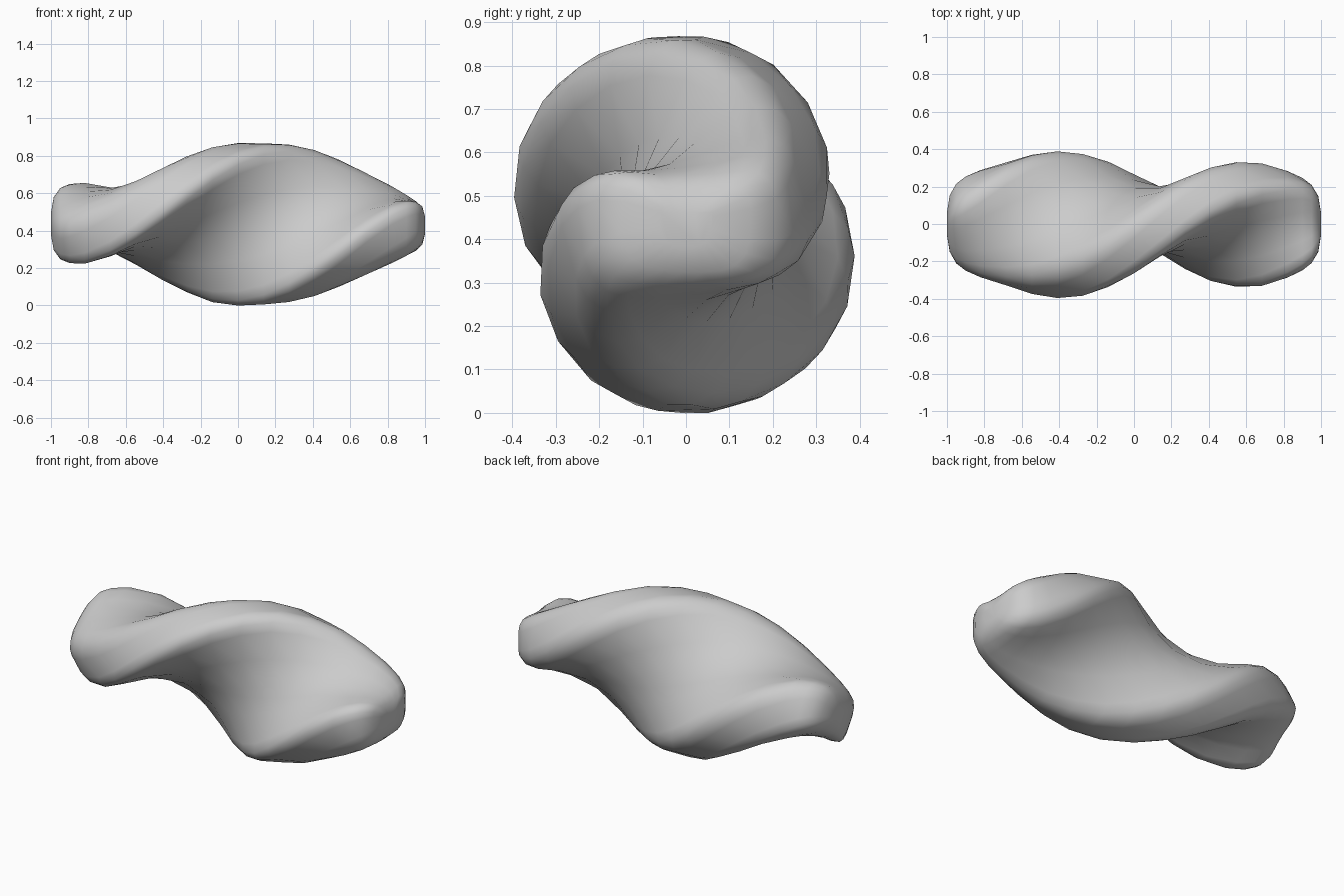
import bpy, bmesh
from math import cos, sin, radians

if "Cube" in bpy.data.objects:
    bpy.data.objects.remove(bpy.data.objects["Cube"])

# Half-length stations: (|x|, half width, half thickness)
PROFILE = [(0, .432, .172), (.137, .429, .172), (.273, .417, .172), (.41, .394, .172),
           (.547, .366, .171), (.684, .325, .169), (.82, .278, .162), (.90, .243, .147),
           (.95, .208, .128), (.985, .148, .096), (1.0, .06, .04)]
CENTRE_Z = .436
START, RATE = 107, -112      # twist angle at x=0 and degrees per unit


def section(x, a, b):
    """Slightly cupped rounded rectangle turned about the x axis."""
    r = b * .62
    pts = []
    corners = [(1, 1, 0), (-1, 1, 90), (-1, -1, 180), (1, -1, 270)]
    for sy, sz, start in corners:
        for k in range(4):
            t = radians(start + 30 * k)
            pts.append((sy * (a - r) + r * cos(t), sz * (b - r) + r * sin(t)))
        if start in (0, 180):          # extra points across the broad faces
            for f in (.5, 0, -.5):
                pts.append((sy * f * (a - r), sz * b))
    fade = 1 - .5 * x * x
    pts = [(u, v + fade * (-.03 + .042 * (u / a) ** 2)) for u, v in pts]
    t = radians(START + RATE * x)
    return [(x, u * cos(t) - v * sin(t), CENTRE_Z + u * sin(t) + v * cos(t))
            for u, v in pts]


# Twisted tapered bar
stations = [(-x, a, b) for x, a, b in reversed(PROFILE[1:])] + PROFILE
bm = bmesh.new()
rings = [[bm.verts.new(p) for p in section(*s)] for s in stations]
n = len(rings[0])
for r0, r1 in zip(rings, rings[1:]):
    for i in range(n):
        j = (i + 1) % n
        bm.faces.new((r0[i], r0[j], r1[j], r1[i]))
bm.faces.new(rings[0])
bm.faces.new(rings[-1])
bmesh.ops.recalc_face_normals(bm, faces=bm.faces[:])
for f in bm.faces:
    f.smooth = True

mesh = bpy.data.meshes.new("twisted_bar")
bm.to_mesh(mesh)
bm.free()
obj = bpy.data.objects.new("twisted_bar", mesh)
bpy.context.collection.objects.link(obj)
